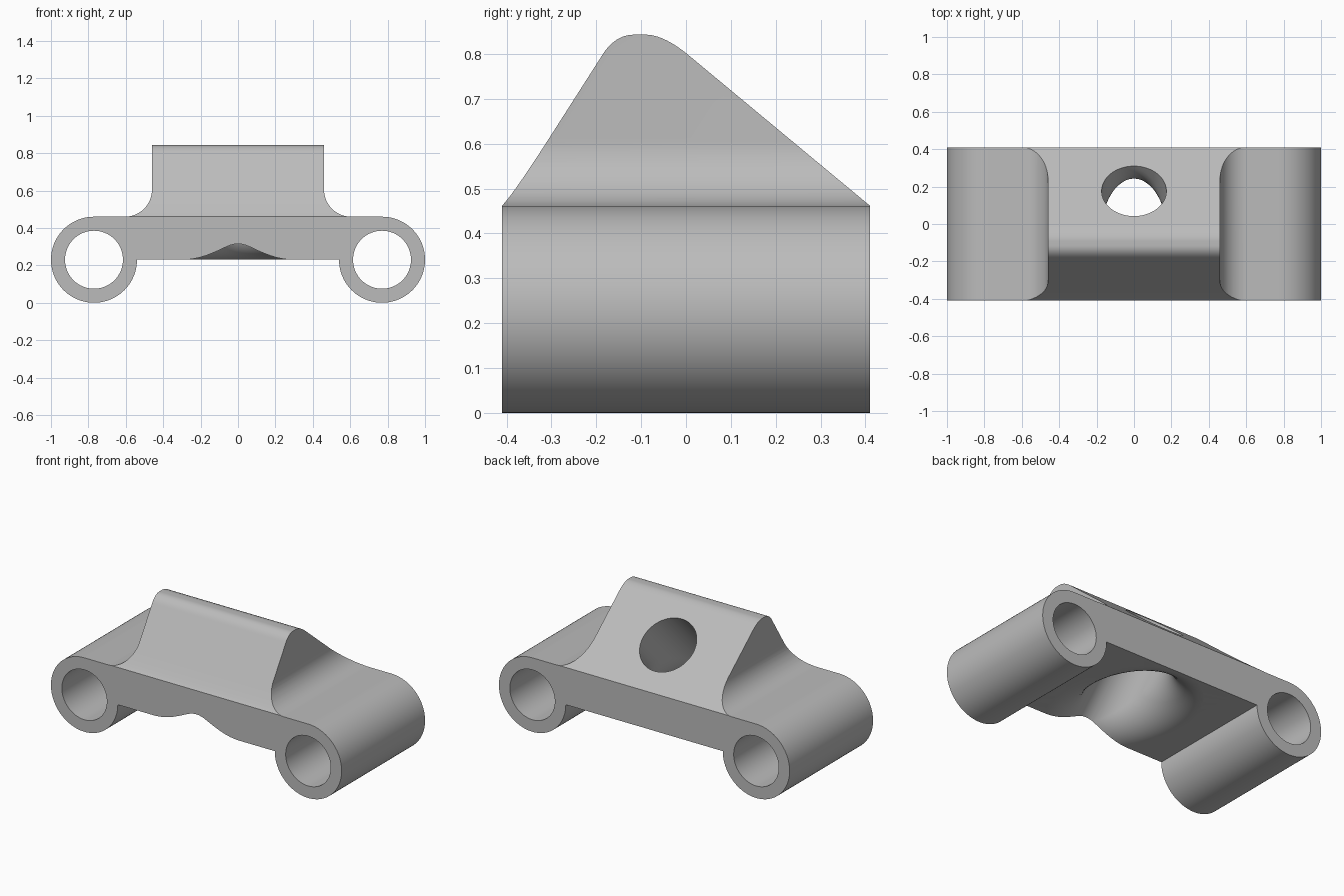
import bpy, bmesh, math
from mathutils import Vector

if "Cube" in bpy.data.objects:
    bpy.data.objects.remove(bpy.data.objects["Cube"])

HALF_DEPTH, TUBE_X, TUBE_R, BORE_R = 0.41, 0.77, 0.23, 0.155
PLATE_TOP = 2 * TUBE_R

metal = bpy.data.materials.new("plain_grey")
metal.use_nodes = True
GREY = (0.5, 0.5, 0.5, 1)
metal.diffuse_color = GREY
metal.node_tree.nodes["Principled BSDF"].inputs["Base Color"].default_value = GREY


def loft(name, rings):
    """Closed solid skinned through rings of equal length."""
    bm = bmesh.new()
    loops = [[bm.verts.new(p) for p in ring] for ring in rings]
    n = len(loops[0])
    for a, b in zip(loops, loops[1:]):
        for i in range(n):
            j = (i + 1) % n
            bm.faces.new((a[i], a[j], b[j], b[i]))
    bm.faces.new(loops[0])
    bm.faces.new(loops[-1])
    bmesh.ops.recalc_face_normals(bm, faces=bm.faces)
    mesh = bpy.data.meshes.new(name)
    bm.to_mesh(mesh)
    bm.free()
    mesh.materials.append(metal)
    obj = bpy.data.objects.new(name, mesh)
    bpy.context.collection.objects.link(obj)
    return obj


def arc(cx, cz, r, start, end, steps):
    angles = [math.radians(start + (end - start) * i / steps) for i in range(steps + 1)]
    return [(cx + r * math.cos(a), cz + r * math.sin(a)) for a in angles]


def bend(a, b, c, steps=12):
    """Rounded corner from a to c, steered by b."""
    a, b, c = Vector(a), Vector(b), Vector(c)
    ts = [i / steps for i in range(steps + 1)]
    return [tuple(a * (1 - t) ** 2 + b * 2 * t * (1 - t) + c * t * t) for t in ts]


def combine(target, tool, operation):
    mod = target.modifiers.new(operation.lower(), "BOOLEAN")
    mod.operation, mod.solver, mod.object = operation, "EXACT", tool
    tool.hide_render = True
    bpy.context.view_layer.objects.active = target
    bpy.ops.object.modifier_apply(modifier=mod.name)
    bpy.data.objects.remove(tool)


def along_y(name, outline, half):
    return loft(name, [[(x, y, z) for x, z in outline] for y in (-half, half)])


# Body outline: plate, tube walls and filleted ridge sides, mirrored
right = arc(TUBE_X, TUBE_R, TUBE_R, 180, 450, 60)
right += arc(0.605, PLATE_TOP + 0.145, 0.145, 270, 180, 20) + [(0.46, 1)]
outline = right + [(-x, z) for x, z in reversed(right)]
body = along_y("bracket_body", outline, HALF_DEPTH)

# Ridge shape seen from the side
ridge = [(-0.6, -0.1), (-0.6, 0.272)]
ridge += bend((-0.41, 0.462), (-0.385, 0.487), (-0.3, 0.62))
ridge += bend((-0.185, 0.8), (-0.157, 0.843), (-0.115, 0.843))
ridge += bend((-0.09, 0.843), (-0.052, 0.843), (0, 0.802))
ridge += [(0.6, 0.304), (0.6, -0.1)]
envelope = loft("ridge_envelope", [[(x, y, z) for y, z in ridge] for x in (-1.2, 1.2)])
combine(body, envelope, "INTERSECT")

# Tube bores
for side in (-1, 1):
    circle = arc(side * TUBE_X, TUBE_R, BORE_R, 0, 360, 64)[:-1]
    combine(body, along_y("tube_bore", circle, 0.6), "DIFFERENCE")

# Slanted hole whose lower mouth is rounded into the plate underside
HOLE_R, SIDES, STEPS = 0.173, 96, 14
axis = Vector((0, 1, 1)).normalized()
across = Vector((0, 1, -1)).normalized()
foot = Vector((0, -0.25, TUBE_R))
columns = []
for i in range(SIDES):
    a = 2 * math.pi * i / SIDES
    u = Vector((math.cos(a), 0, 0)) + across * math.sin(a)
    rim = 0.175 + 0.035 * (1 - math.sin(a))
    centre = foot + u * (HOLE_R + rim)
    centre += axis * ((TUBE_R + rim - centre.z) / axis.z)
    down = Vector((0, 0, -1))
    column = [centre + down * (rim + 0.1)]
    column += [centre + down.slerp(-u, k / STEPS) * rim for k in range(STEPS + 1)]
    column.append(foot + u * HOLE_R + axis * 1.1)
    columns.append(column)
mouth = loft("slanted_hole", list(zip(*columns)))
combine(body, mouth, "DIFFERENCE")

# Smooth curved surfaces, crisp edges
bpy.ops.object.select_all(action="DESELECT")
body.select_set(True)
bpy.context.view_layer.objects.active = body
bpy.ops.object.shade_smooth_by_angle(angle=math.radians(25))
